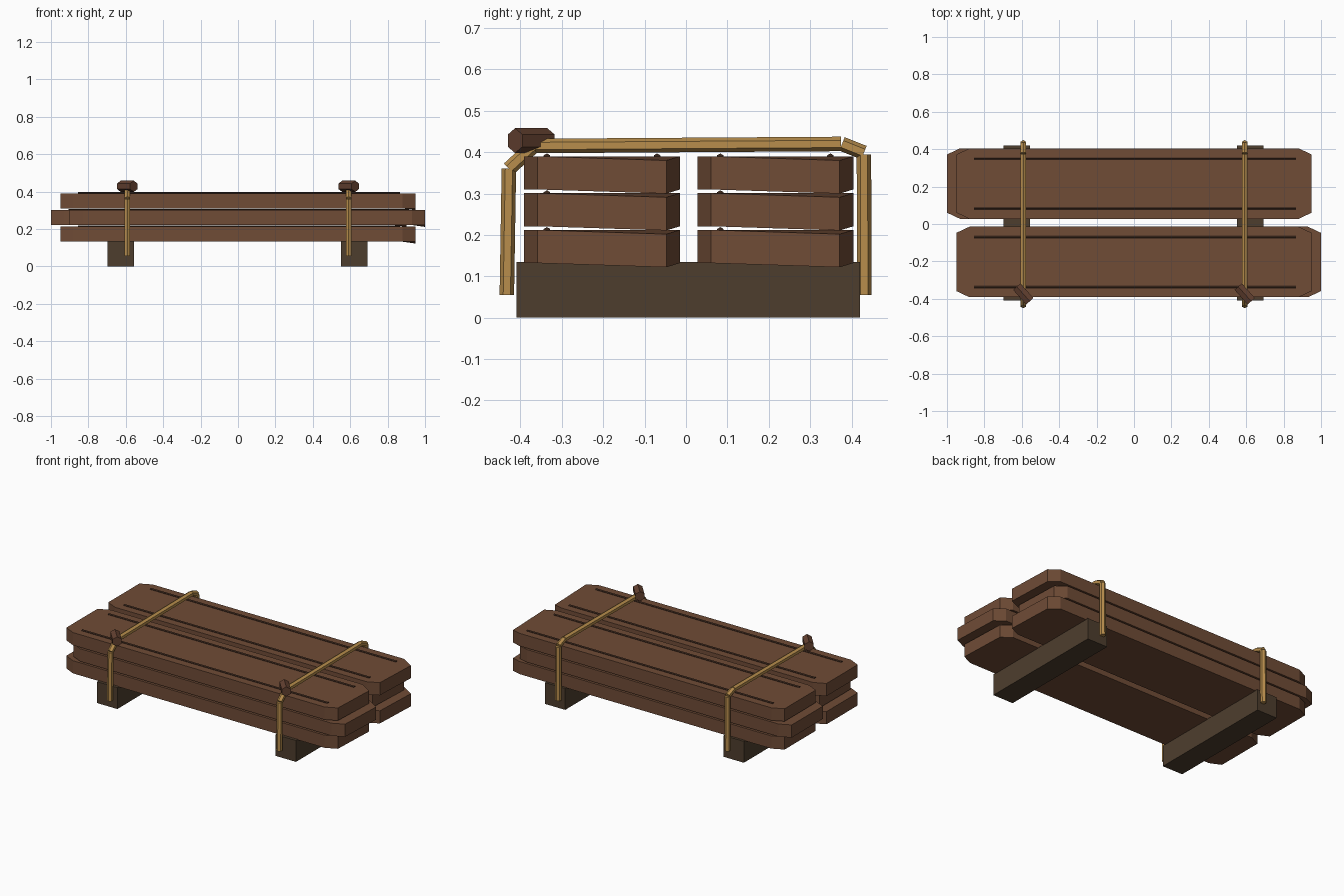
import bpy, bmesh
from mathutils import Vector

cube = bpy.data.objects.get("Cube")
if cube:
    bpy.data.objects.remove(cube)


def material(name, rgb):
    mat = bpy.data.materials.new(name)
    mat.use_nodes = True
    mat.diffuse_color = (*rgb, 1)
    mat.node_tree.nodes["Principled BSDF"].inputs["Base Color"].default_value = (*rgb, 1)
    return mat


WOOD = material("plank brown", (0.162, 0.072, 0.037))
GRAIN = material("grain dark brown", (0.045, 0.021, 0.012))
SUPPORT = material("support dark brown", (0.076, 0.048, 0.027))
ROPE = material("rope tan", (0.48, 0.27, 0.073))
PEG = material("peg brown", (0.127, 0.053, 0.030))


def finish(name, bm, mat):
    bmesh.ops.recalc_face_normals(bm, faces=bm.faces)
    mesh = bpy.data.meshes.new(name)
    bm.to_mesh(mesh)
    bm.free()
    mesh.materials.append(mat)
    obj = bpy.data.objects.new(name, mesh)
    bpy.context.collection.objects.link(obj)
    return obj


def rod(name, start, end, radius, mat, sides=6, roll=0.0):
    """Faceted cylinder between two points."""
    start, end = Vector(start), Vector(end)
    axis = end - start
    bm = bmesh.new()
    bmesh.ops.create_cone(bm, cap_ends=True, segments=sides, radius1=radius,
                          radius2=radius, depth=axis.length)
    obj = finish(name, bm, mat)
    obj.location = (start + end) / 2
    obj.rotation_euler = axis.to_track_quat("Z", "Y").to_euler()
    return obj


def plank(name, x, y, z, length=1.9, width=0.377, height=0.08):
    """Board with clipped corners; one corner of each end sags a little."""
    hx, hy, cx, cy = length / 2, width / 2, 0.07, 0.033
    outline = [(-hx, -hy + cy), (-hx + cx, -hy), (hx - cx, -hy), (hx, -hy + cy),
               (hx, hy - cy), (hx - cx, hy), (-hx + cx, hy), (-hx, hy - cy)]
    bm = bmesh.new()
    base = bm.faces.new([bm.verts.new((x + px, y + py, z)) for px, py in outline])
    top = bmesh.ops.extrude_face_region(bm, geom=[base])["geom"]
    bmesh.ops.translate(bm, vec=(0, 0, height),
                        verts=[v for v in top if isinstance(v, bmesh.types.BMVert)])
    for v in bm.verts:
        if v.co.x > x + hx - 0.01 and v.co.y > y:
            v.co.z -= 0.01
    return finish(name, bm, WOOD)


# Two stacks of three planks, the middle layer slid outwards
for side, y, slide in (("front", -0.203, 0.05), ("back", 0.216, -0.05)):
    for layer, level in enumerate(("bottom", "middle", "top")):
        x = slide if layer == 1 else 0
        z = 0.132 + 0.089 * layer
        plank(f"{side}_{level}_plank", x, y, z)
        for i, dy in enumerate((-0.133, 0.133)):
            rod(f"{side}_{level}_grain_{i + 1}", (x - 0.855, y + dy, z + 0.078),
                (x + 0.865, y + dy, z + 0.078), 0.009, GRAIN)

for side, x in (("right", -0.592), ("left", 0.592)):
    # Bearer beam under the stacks
    bm = bmesh.new()
    bmesh.ops.create_cube(bm, size=1)
    bmesh.ops.scale(bm, vec=(0.142, 0.83, 0.135), verts=bm.verts)
    beam = finish(f"{side}_support", bm, SUPPORT)
    beam.location = (-0.628 if x < 0 else 0.622, 0.005, 0.0675)

    # Rope: front drop, front bend, span, back bend, back drop
    rod(f"{side}_rope_front", (x, -0.433, 0.055), (x, -0.428, 0.36), 0.0175, ROPE)
    rod(f"{side}_rope_front_bend", (x, -0.428, 0.36), (x, -0.365, 0.418), 0.0175, ROPE)
    rod(f"{side}_rope_span", (x, -0.375, 0.415), (x, 0.375, 0.42), 0.0175, ROPE)
    rod(f"{side}_rope_back_bend", (x, 0.377, 0.42), (x, 0.43, 0.399), 0.0175, ROPE)
    rod(f"{side}_rope_back", (x, 0.431, 0.055), (x, 0.43, 0.395), 0.0175, ROPE)

    # Tightening peg laid diagonally across the rope
    rod(f"{side}_peg", (x - 0.035, -0.335, 0.428), (x + 0.035, -0.413, 0.428), 0.03, PEG)
